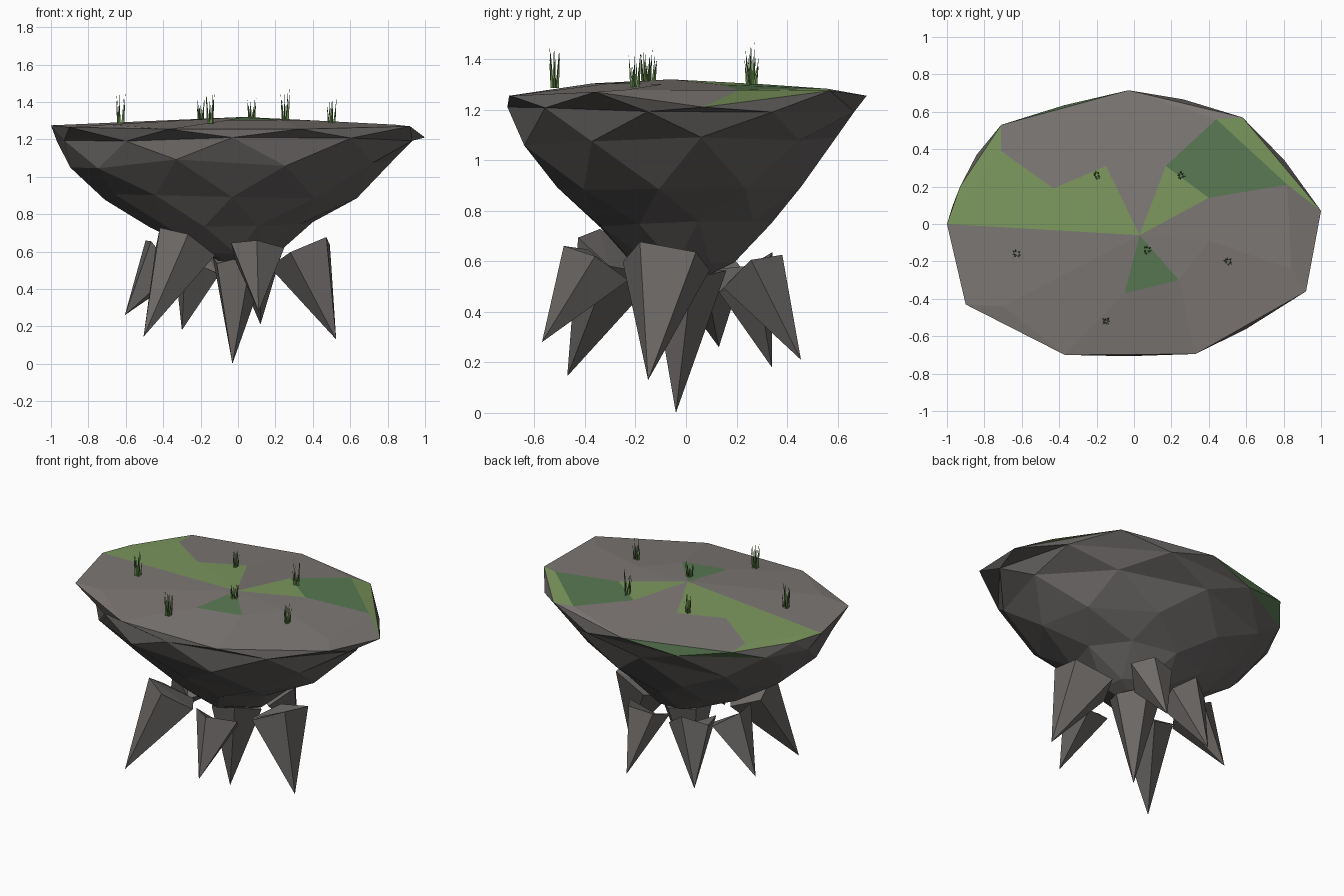
import bpy, bmesh, math, random
from mathutils import Vector

if "Cube" in bpy.data.objects:
    bpy.data.objects.remove(bpy.data.objects["Cube"])

random.seed(4)


def material(name, rgb):
    m = bpy.data.materials.new(name)
    m.diffuse_color = (*rgb, 1)
    m.use_nodes = True
    m.node_tree.nodes["Principled BSDF"].inputs["Base Color"].default_value = m.diffuse_color
    return m


TOP = material("top_rock", (0.205, 0.187, 0.175))
SIDE = material("side_rock", (0.13, 0.122, 0.117))
SPIKE = material("spike_rock", (0.155, 0.145, 0.138))
LIGHT = material("light_moss", (0.20, 0.31, 0.11))
DARK = material("dark_moss", (0.10, 0.19, 0.085))
GRASS = material("grass", (0.13, 0.25, 0.07))


def finish(bm, name, mats):
    bmesh.ops.recalc_face_normals(bm, faces=bm.faces)
    me = bpy.data.meshes.new(name)
    bm.to_mesh(me)
    bm.free()
    for m in mats:
        me.materials.append(m)
    ob = bpy.data.objects.new(name, me)
    bpy.context.collection.objects.link(ob)
    return ob


# island: top cap, where inner points are letters and rim points are digits
bm = bmesh.new()
inner = dict(c=(.03, -.06), a=(.40, .14), b=(.17, .31), d=(-.15, .31), e=(-.43, .19),
             f=(-.71, .39), g=(-.70, -.44), h=(-.05, -.37), k=(.24, -.30), l=(.40, -.09),
             m=(.84, -.24), n=(.82, .21), o=(.44, .56))
rim = [(1, .07, 1.21), (.58, .57, 1.275), (-.03, .715, 1.255), (-.71, .53, 1.27),
       (-.93, .20, 1.27), (-1, 0, 1.275), (-.90, -.43, 1.265), (-.37, -.70, 1.255),
       (.33, -.695, 1.255), (.92, -.36, 1.27)]
pts = {k: bm.verts.new((x, y, 1.32 - .05 * math.hypot(x - .03, y + .06)))
       for k, (x, y) in inner.items()}
pts.update({str(i): bm.verts.new(p) for i, p in enumerate(rim)})
patches = {0: "cbo2d o12 d23fe c56g cg7h g67 h78k ckl k89ml cla lmna m90n",
           2: "cab n01o cde ce5 ef5 f34 f45",
           3: "anob chk"}
for slot, words in patches.items():
    for word in words.split():
        bm.faces.new([pts[k] for k in word]).material_index = slot

# island: staggered triangle rings narrowing underneath
# each ring: z, x min, x max, y min, y max, z jitter
rings = [(1.20, -.97, .94, -.715, .70, .012), (1.07, -.90, .83, -.675, .59, .03),
         (.90, -.71, .65, -.51, .48, .025), (.74, -.48, .40, -.36, .34, .02),
         (.60, -.23, .21, -.21, .20, .015)]
N = len(rim)
upper = [pts[str(i)] for i in range(N)]
ang = [math.atan2(y / .71, x) % math.tau for x, y, z in rim]
for level, (z, x0, x1, y0, y1, jit) in enumerate(rings):
    ang = [(ang[i] + (ang[(i + 1) % N] + (math.tau if i == N - 1 else 0))) / 2
           for i in range(N)]
    lower = []
    for t in ang:
        s = random.uniform(.98, 1.02)
        lower.append(bm.verts.new(((x0 + x1) / 2 + s * (x1 - x0) / 2 * math.cos(t),
                                   (y0 + y1) / 2 + s * (y1 - y0) / 2 * math.sin(t),
                                   z + random.uniform(-jit, jit))))
    for i in range(N):
        j = (i + 1) % N
        f1 = bm.faces.new((upper[i], upper[j], lower[i]))
        f2 = bm.faces.new((lower[i], upper[j], lower[j]))
        mossy = level == 0 and i == 2
        f1.material_index = f2.material_index = 3 if mossy else 1
    upper = lower
tip = bm.verts.new((0, 0, .50))
for i in range(N):
    bm.faces.new((upper[i], upper[(i + 1) % N], tip)).material_index = 1
finish(bm, "island_rock", [TOP, SIDE, LIGHT, DARK])


# hanging rock spikes: base centre, tip, base radius
def spike(name, base, point, r, sides=5):
    base, point = Vector(base), Vector(point)
    turn = (point - base).to_track_quat('Z', 'Y')
    bm = bmesh.new()
    start = random.uniform(0, math.tau)
    ring = []
    for i in range(sides):
        t = start + math.tau * i / sides + random.uniform(-.15, .15)
        off = Vector((r * math.cos(t), r * math.sin(t), random.uniform(-.03, .03)))
        ring.append(bm.verts.new(base + turn @ off))
    low = bm.verts.new(point)
    for i in range(sides):
        bm.faces.new((ring[i], ring[(i + 1) % sides], low))
    cap = bm.faces.new(ring[::-1])
    bmesh.ops.triangulate(bm, faces=[cap])
    finish(bm, name, [SPIKE])


spikes = [((0, 0, .55), (-.03, -.04, 0), .16),
          ((-.29, -.26, .63), (-.505, -.47, .145), .18),
          ((.10, -.35, .59), (.11, -.57, .28), .15),
          ((.34, -.07, .60), (.525, -.15, .13), .19),
          ((.10, .26, .58), (.12, .455, .21), .14),
          ((-.20, .21, .56), (-.30, .34, .18), .15),
          ((-.38, .08, .58), (-.605, .13, .26), .15)]
for i, s in enumerate(spikes):
    spike(f"rock_spike_{i + 1}", *s)

# grass tufts: x, y, top height
tufts = [(-.63, -.16, 1.45), (-.20, .26, 1.43), (.25, .26, 1.48),
         (.07, -.14, 1.42), (.50, -.20, 1.43), (-.15, -.52, 1.45)]
for n, (x, y, top) in enumerate(tufts):
    bm = bmesh.new()
    z = 1.31 - .05 * math.hypot(x - .03, y + .06)
    for i in range(8):
        t = math.tau * i / 8 + random.uniform(-.3, .3)
        out = Vector((math.cos(t), math.sin(t), 0))
        foot = Vector((x, y, z)) + out * random.uniform(.006, .018)
        h = (top - z) * (1 if i == 0 else random.uniform(.6, 1))
        head = bm.verts.new(foot + out * .012 + Vector((0, 0, h)))
        tri = [bm.verts.new(foot + .006 * Vector((math.cos(t + a), math.sin(t + a), 0)))
               for a in (0, math.tau / 3, 2 * math.tau / 3)]
        for a in range(3):
            bm.faces.new((tri[a], tri[(a + 1) % 3], head))
        bm.faces.new(tri[::-1])
    finish(bm, f"grass_tuft_{n + 1}", [GRASS])
